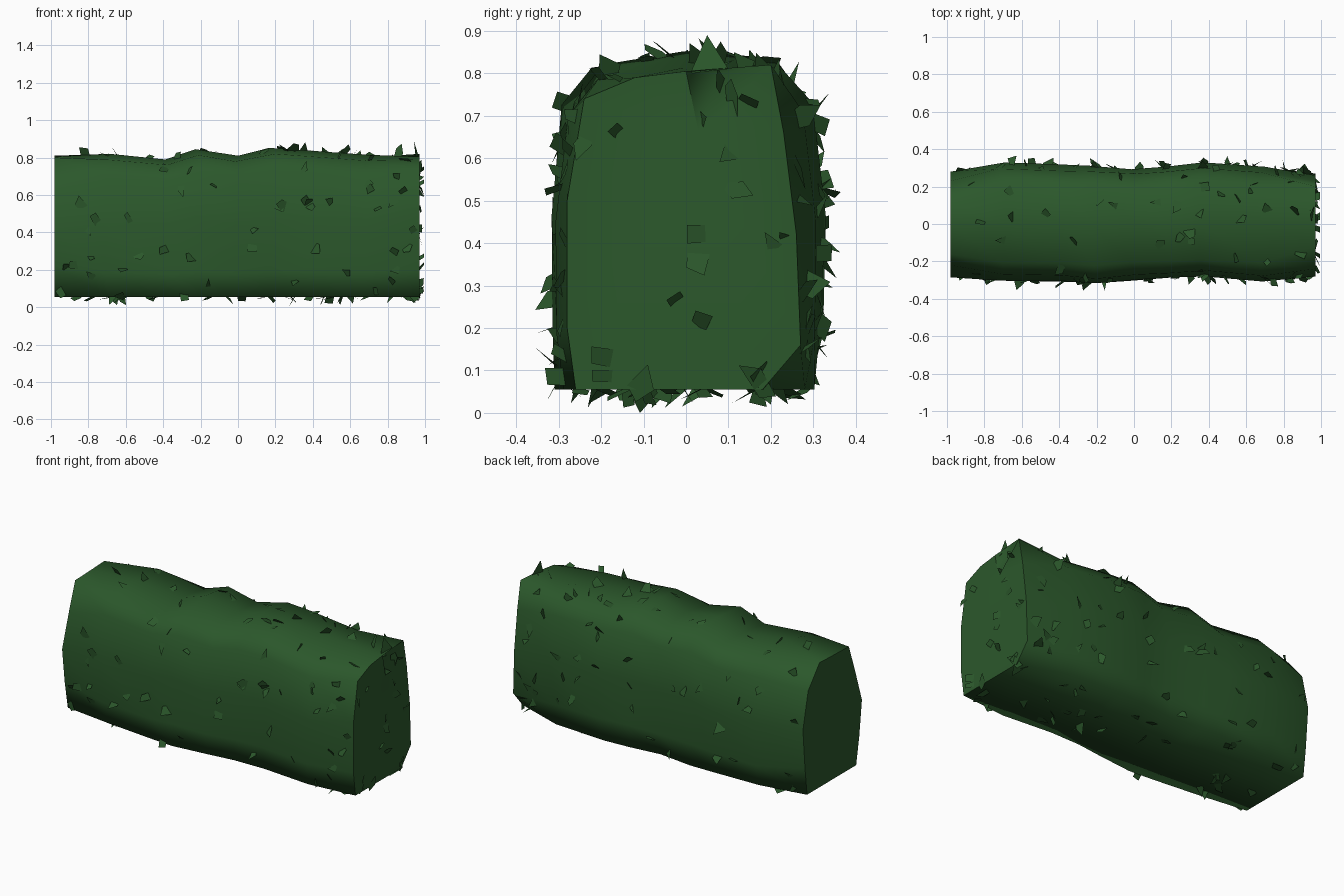
import bpy, bmesh, math, random
from mathutils import Matrix

random.seed(5)
if "Cube" in bpy.data.objects:
    bpy.data.objects.remove(bpy.data.objects["Cube"])

# One colour for the whole hedge
green = bpy.data.materials.new("hedge green")
green.use_nodes = True
colour = (0.024, 0.096, 0.024, 1)
green.diffuse_color = colour
bsdf = green.node_tree.nodes["Principled BSDF"]
bsdf.inputs["Base Color"].default_value = colour
bsdf.inputs["Roughness"].default_value = 0.9


def make_object(name, bm):
    mesh = bpy.data.meshes.new(name)
    bm.to_mesh(mesh)
    mesh.materials.append(green)
    obj = bpy.data.objects.new(name, mesh)
    bpy.context.collection.objects.link(obj)
    return obj


base = 0.055
# Half sections: width factor and height factor, from low side to top shoulder
back_half = [(0.98, 0.17), (1.0, 0.52), (0.91, 0.86), (0.66, 0.98)]
front_half = [(0.99, 0.17), (1.0, 0.52), (0.9, 0.85), (0.68, 0.96)]


def section(front, back, top, foot):
    """Clipped hedge outline: up the back, over the top, down the front."""
    outline = [(w * back, h) for w, h in [(foot, 0.0)] + back_half] + [(0.0, 1.0)]
    outline += [(-w * front, h) for w, h in reversed([(foot, 0.0)] + front_half)]
    return [(y, base + h * (top - base)) for y, h in outline]


# Flat end: a hexagon that bulges at mid height
flat_end = [(0.24, base), (0.26, 0.22), (0.28, 0.46), (0.23, 0.68), (0.12, 0.81), (0, 0.805),
            (-0.16, 0.8), (-0.22, 0.63), (-0.285, 0.43), (-0.26, 0.22), (-0.23, base)]
# Rounded end: leaning to one side, with a cut-off lower corner
round_end = [(0.18, base), (0.27, 0.16), (0.26, 0.42), (0.23, 0.66), (0.2, 0.82), (0, 0.805),
             (-0.12, 0.79), (-0.24, 0.74), (-0.28, 0.5), (-0.28, 0.2), (-0.26, base)]
rows = [
    (-0.98, flat_end),
    (-0.70, section(0.3, 0.325, 0.82, 0.88)),
    (-0.38, section(0.31, 0.315, 0.79, 0.95)),
    (-0.22, section(0.32, 0.31, 0.845, 0.97)),
    (0.0, section(0.305, 0.29, 0.81, 0.95)),
    (0.18, section(0.29, 0.31, 0.852, 0.93)),
    (0.36, section(0.28, 0.325, 0.84, 0.93)),
    (0.68, section(0.31, 0.305, 0.815, 0.93)),
    (0.97, round_end),
]

# Hedge body skinned from the rows
bm = bmesh.new()
rings = [[bm.verts.new((x, y, z)) for y, z in outline] for x, outline in rows]
for ring in rings[1:-1]:
    for v in ring:
        v.co.x += random.uniform(-0.02, 0.02)
        v.co.y += random.uniform(-0.005, 0.005)
count = len(rings[0])
for a, b in zip(rings, rings[1:]):
    for j in range(count):
        k = (j + 1) % count
        bm.faces.new((a[j], a[k], b[k], b[j]))
flat_cap = bm.faces.new(rings[0])

# Rounded cap with a folded notch below its top edge
last = rings[-1]
apex = bm.verts.new((0.97, 0.03, 0.66))
pit = bm.verts.new((0.86, 0.08, 0.8))
mid = count // 2
for j in range(count):
    k = (j + 1) % count
    if j == mid - 1:
        bm.faces.new((last[j], pit, apex))
        bm.faces.new((pit, last[k], apex))
        bm.faces.new((last[j], last[k], pit))
    else:
        bm.faces.new((last[j], last[k], apex))
bmesh.ops.recalc_face_normals(bm, faces=bm.faces)
for f in bm.faces:
    f.smooth = True
rim = list(flat_cap.edges) + [bm.edges.get((last[j - 1], last[j])) for j in range(count)]
for e in rim + [bm.edges.get((last[mid], apex))]:
    e.smooth = False
make_object("hedge_body", bm)

# Leaves grow everywhere but the flat end, thicker towards the rounded end
bmesh.ops.delete(bm, geom=[flat_cap], context="FACES_ONLY")
bmesh.ops.triangulate(bm, faces=bm.faces)
faces = list(bm.faces)
weights = [f.calc_area() * (1.8 if f.calc_center_median().x > 0.2 else 1.0) for f in faces]

leaves = bmesh.new()
for face in random.choices(faces, weights, k=165):
    u, v = random.random(), random.random()
    if u + v > 1:
        u, v = 1 - u, 1 - v
    a, b, c = (vert.co for vert in face.verts)
    point = a + (b - a) * u + (c - a) * v
    normal = face.normal
    side = Matrix.Rotation(random.uniform(0, math.tau), 3, normal) @ normal.orthogonal().normalized()
    tilt = math.radians(random.uniform(10, 70))
    up = side.cross(normal) * math.cos(tilt) + normal * math.sin(tilt)
    length = random.uniform(0.035, 0.065)
    width = random.uniform(0.02, 0.036)
    sides = random.choice((3, 4, 4, 4, 5))
    turn = random.uniform(0, math.tau)
    ring = []
    for s in range(sides):
        ang = turn + math.tau * s / sides + random.uniform(-0.3, 0.3)
        pos = point + side * math.cos(ang) * width + up * math.sin(ang) * length
        pos += normal * 0.004
        pos.x = max(-1.0, min(0.995, pos.x))
        pos.z = max(pos.z, 0.0)
        ring.append(leaves.verts.new(pos))
    leaves.faces.new(ring)
bmesh.ops.triangulate(leaves, faces=[f for f in leaves.faces if len(f.verts) > 4])
# Tall leaf standing over the notch
tall = [(0.95, 0.01, 0.8), (0.965, 0.1, 0.81), (0.94, 0.05, 0.89)]
leaves.faces.new([leaves.verts.new(p) for p in tall])
make_object("hedge_leaves", leaves)
leaves.free()
bm.free()
